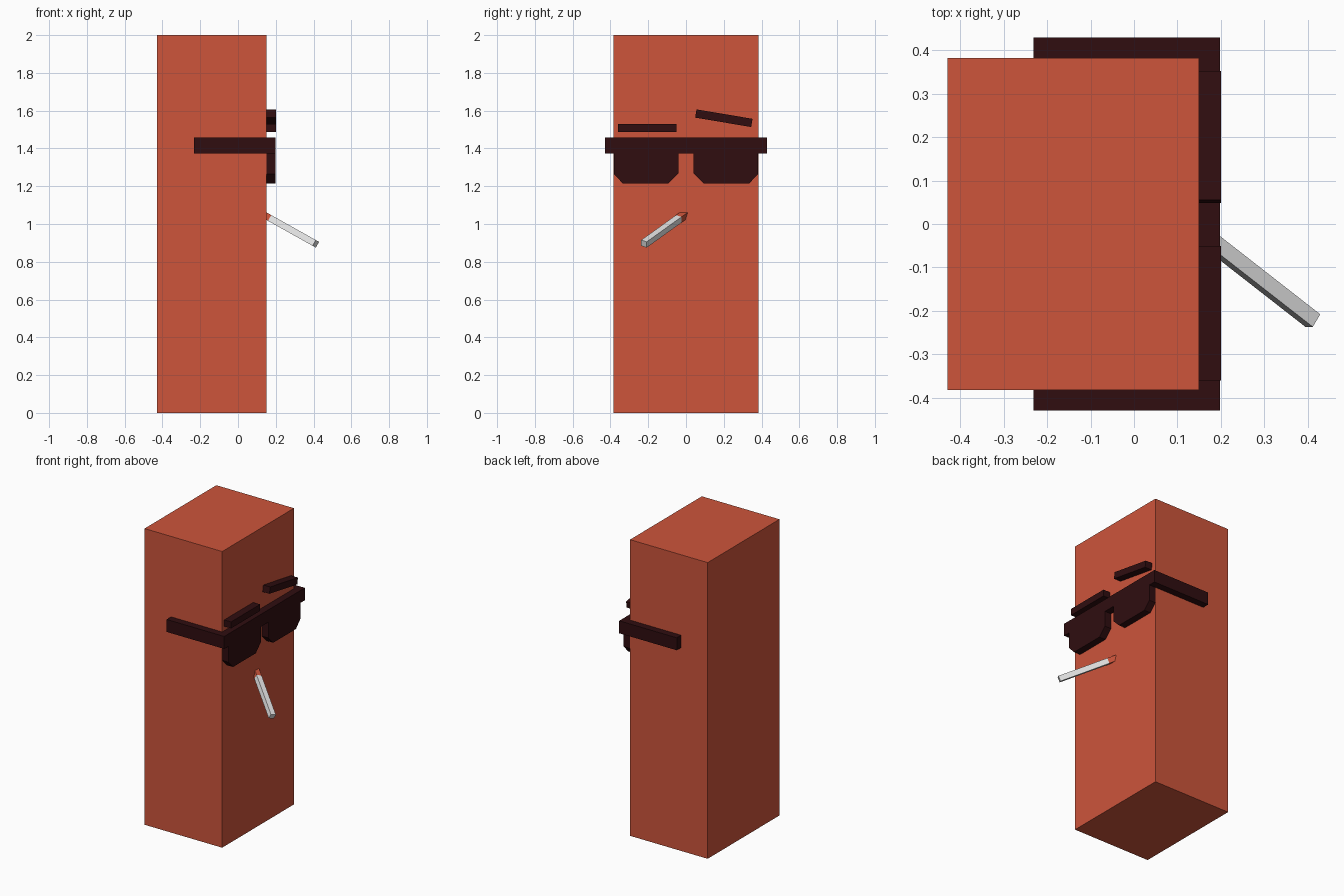
import bpy, bmesh, math
from mathutils import Vector, Matrix

if "Cube" in bpy.data.objects:
    bpy.data.objects.remove(bpy.data.objects["Cube"])


def material(name, rgb):
    m = bpy.data.materials.new(name)
    m.diffuse_color = (*rgb, 1)
    m.use_nodes = True
    m.node_tree.nodes["Principled BSDF"].inputs["Base Color"].default_value = m.diffuse_color
    return m


RED = material("brick_red", (0.61, 0.09, 0.044))
DARK = material("dark_maroon", (0.029, 0.004, 0.005))
WHITE = material("paper_white", (0.8, 0.8, 0.8))


def finish(name, bm, mat):
    bmesh.ops.recalc_face_normals(bm, faces=bm.faces)
    me = bpy.data.meshes.new(name)
    bm.to_mesh(me)
    bm.free()
    me.materials.append(mat)
    ob = bpy.data.objects.new(name, me)
    bpy.context.collection.objects.link(ob)
    return ob


def box(name, lo, hi, mat):
    lo, hi = Vector(lo), Vector(hi)
    bm = bmesh.new()
    bmesh.ops.create_cube(bm, size=1, matrix=Matrix.Translation((lo + hi) / 2)
                          @ Matrix.Diagonal((*(hi - lo), 1)))
    return finish(name, bm, mat)


def plate(name, profile, x0, x1, mat):
    """Extrude a (y, z) outline along x."""
    bm = bmesh.new()
    face = bm.faces.new([bm.verts.new((x0, y, z)) for y, z in profile])
    ext = bmesh.ops.extrude_face_region(bm, geom=[face])
    bmesh.ops.translate(bm, vec=(x1 - x0, 0, 0),
                        verts=[v for v in ext["geom"] if isinstance(v, bmesh.types.BMVert)])
    return finish(name, bm, mat)


FACE = 0.15      # x of the body's face side
HALF = 0.383     # half width of the body

# Body block
box("body", (-0.43, -HALF, 0), (FACE, HALF, 2), RED)

# Glasses: top bar, side arms and chamfered lenses
box("glasses_bar", (FACE, -0.43, 1.373), (0.198, 0.43, 1.457), DARK)
for s, side in ((-1, "right"), (1, "left")):
    y0, y1 = sorted((s * HALF, s * 0.43))
    box(f"glasses_arm_{side}", (-0.232, y0, 1.373), (FACE, y1, 1.457), DARK)
    outline = [(0.04, 1.373), (0.04, 1.268), (0.093, 1.215),
               (0.335, 1.215), (0.382, 1.265), (0.382, 1.373)]
    plate(f"lens_{side}", [(s * y, z) for y, z in outline], FACE, 0.198, DARK)

# Eyebrows: one level, one raised and tilted
for side, y, z, tilt in (("right", -0.206, 1.508, 0), ("left", 0.2005, 1.56, -9.5)):
    c, sn = math.cos(math.radians(tilt)), math.sin(math.radians(tilt))
    corners = [(-0.155, -0.022), (0.155, -0.022), (0.155, 0.022), (-0.155, 0.022)]
    if tilt:
        corners = [(a * 0.97, b) for a, b in corners]
    plate(f"eyebrow_{side}", [(y + a * c - b * sn, z + a * sn + b * c) for a, b in corners],
          FACE, 0.201, DARK)

# Cigarette: square stick along a slanted axis, filter end sunk into the face
axis = Vector((1, -0.78, -0.56))
tip = Vector((0.412, -0.2225, 0.895))
d = axis.normalized()
up = Vector((0.56, 0, 1)).normalized()
across = up.cross(d)
W = 0.035
for name, xa, xb, mat in (("cigarette_filter", 0.125, 0.176, RED),
                          ("cigarette_paper", 0.176, 0.412, WHITE)):
    a, b = tip + axis * (xa - tip.x), tip + axis * (xb - tip.x)
    rot = Matrix((d, across, up)).transposed().to_4x4()
    bm = bmesh.new()
    bmesh.ops.create_cube(bm, size=1, matrix=Matrix.Translation((a + b) / 2) @ rot
                          @ Matrix.Diagonal(((b - a).length, W, W, 1)))
    finish(name, bm, mat)
